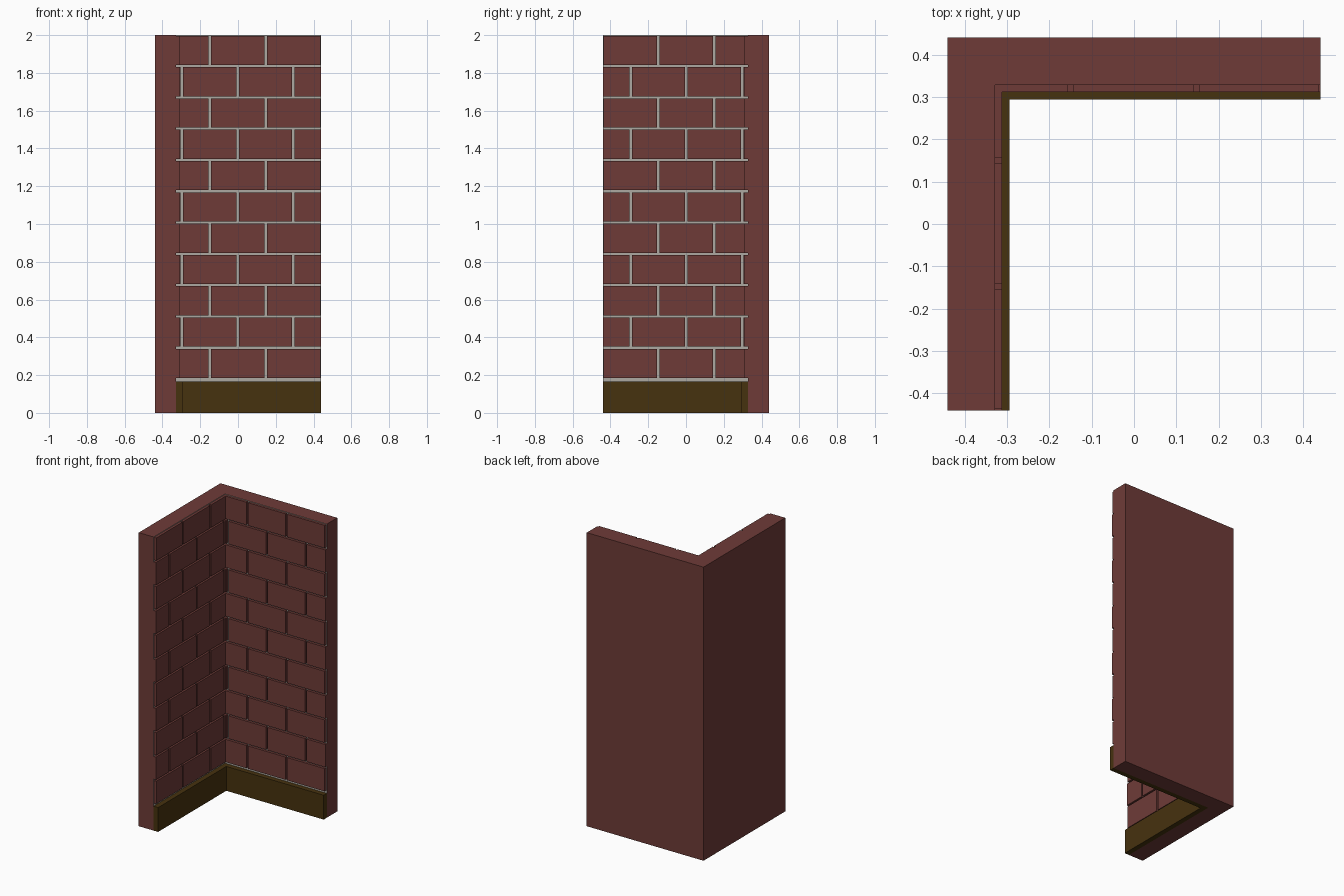
import bpy, bmesh

if "Cube" in bpy.data.objects:
    bpy.data.objects.remove(bpy.data.objects["Cube"])

OUT, INNER = 0.44, 0.328      # outer half size, mortar surface
BRICK, SKIRT = 0.311, 0.294   # brick face, skirting face
JOINT, PITCH, COURSE = 0.013, 0.2955, 0.1657
HEIGHT = 2.0


def material(name, rgb):
    m = bpy.data.materials.new(name)
    m.diffuse_color = (*rgb, 1)
    m.use_nodes = True
    m.node_tree.nodes["Principled BSDF"].inputs["Base Color"].default_value = m.diffuse_color
    return m


red = material("brick red", (0.157, 0.044, 0.039))
grey = material("mortar grey", (0.42, 0.40, 0.36))
olive = material("skirting olive", (0.062, 0.032, 0.0045))


def finish(name, bm, *mats):
    me = bpy.data.meshes.new(name)
    bm.to_mesh(me)
    bm.free()
    for m in mats:
        me.materials.append(m)
    ob = bpy.data.objects.new(name, me)
    bpy.context.collection.objects.link(ob)
    return ob


def corner_prism(back, face, height):
    """L-shaped corner prism between two offsets from the centre."""
    bm = bmesh.new()
    pts = [(-back, -OUT), (-face, -OUT), (-face, face),
           (OUT, face), (OUT, back), (-back, back)]
    base = bm.faces.new([bm.verts.new((x, y, 0)) for x, y in pts])
    top = bmesh.ops.extrude_face_region(bm, geom=[base])
    for v in top["geom"]:
        if isinstance(v, bmesh.types.BMVert):
            v.co.z = height
    bmesh.ops.recalc_face_normals(bm, faces=bm.faces)
    return bm


def box(bm, x0, x1, y0, y1, z0, z1):
    vs = bmesh.ops.create_cube(bm, size=1)["verts"]
    for v in vs:
        v.co.x = x1 if v.co.x > 0 else x0
        v.co.y = y1 if v.co.y > 0 else y0
        v.co.z = z1 if v.co.z > 0 else z0


# Wall body: inner faces are mortar
bm = corner_prism(OUT, INNER, HEIGHT)
bm.normal_update()
for f in bm.faces:
    c = f.calc_center_median()
    inner_x = f.normal.x > 0.9 and c.x < 0
    inner_y = f.normal.y < -0.9 and c.y > 0
    f.material_index = 1 if inner_x or inner_y else 0
finish("wall", bm, red, grey)

# Skirting board
finish("skirting_board", corner_prism(INNER, SKIRT, 0.166), olive)

# Raised bricks in running bond, on both walls
back, left = bmesh.new(), bmesh.new()
for row in range(11):
    z0 = 0.179 + row * COURSE + JOINT / 2 - 0.001
    z1 = z0 + COURSE - JOINT + 0.002
    first = -0.149 if row % 2 == 0 else -0.2975
    joints = [first + i * PITCH for i in range(3)]
    starts = [-INNER] + [j + JOINT / 2 for j in joints]
    ends = [j - JOINT / 2 for j in joints] + [OUT]
    for a, b in zip(starts, ends):
        if b - a < 0.01:
            continue
        box(back, a, b, BRICK, INNER + 0.005, z0, z1)
        box(left, -INNER - 0.005, -BRICK, -b, -a, z0, z1)
finish("back_wall_bricks", back, red)
finish("left_wall_bricks", left, red)
